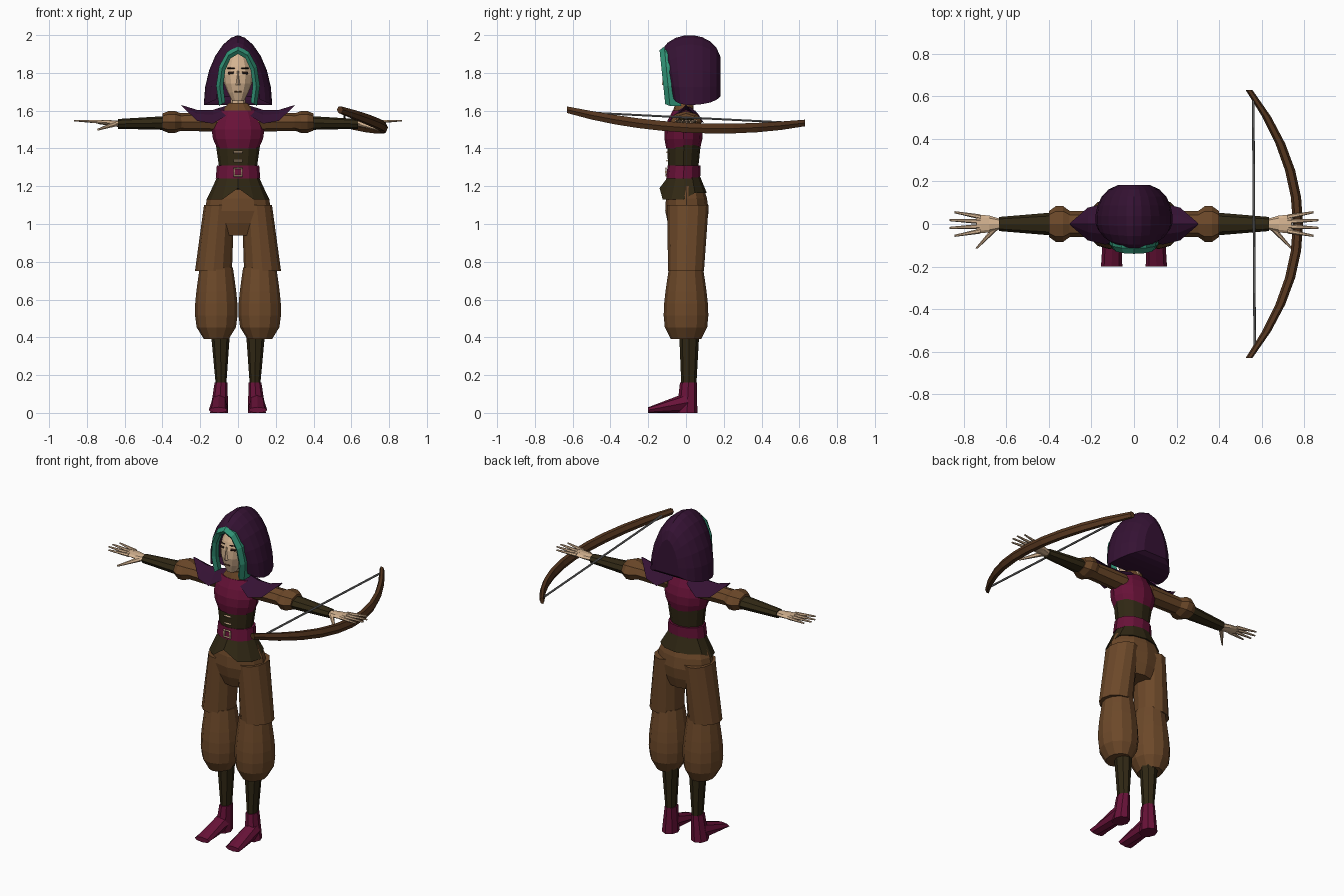
import bpy, bmesh
from math import sin, cos, pi, tau

cube = bpy.data.objects.get("Cube")
if cube:
    bpy.data.objects.remove(cube)


def material(name, red, green, blue):
    mat = bpy.data.materials.new(name)
    mat.use_nodes = True
    mat.diffuse_color = (red, green, blue, 1)
    shader = next(n for n in mat.node_tree.nodes if n.type == 'BSDF_PRINCIPLED')
    shader.inputs["Base Color"].default_value = (red, green, blue, 1)
    shader.inputs["Roughness"].default_value = .9
    return mat


purple = material("dark_purple_cloth", .035, .006, .033)
crimson = material("crimson_leather", .14, .006, .04)
brown = material("brown_cloth", .15, .065, .022)
olive = material("dark_olive_leather", .03, .021, .007)
skin = material("skin", .66, .45, .28)
teal = material("teal_hair", .03, .29, .18)
wood = material("bow_wood", .09, .036, .013)
grey = material("grey_string", .2, .2, .2)
dark = material("dark_eye", .025, .012, .008)


def skin_rows(name, mat, rows, closed=False, floor=None):
    """Join neighbouring point rows with faces; floor closes an arch underneath."""
    bm = bmesh.new()
    verts = [[bm.verts.new(point) for point in row] for row in rows]
    count = len(rows[0])
    for near, far in zip(verts, verts[1:]):
        for k in range(count if closed else count - 1):
            n = (k + 1) % count
            bm.faces.new((near[k], near[n], far[n], far[k]))
    if closed:
        bm.faces.new(verts[0])
    if floor is not None:
        for near, far in zip(verts[floor:], verts[floor + 1:]):
            bm.faces.new((near[0], far[0], far[-1], near[-1]))
    if closed or floor is not None:
        bm.faces.new(verts[-1])
    bmesh.ops.recalc_face_normals(bm, faces=bm.faces)
    mesh = bpy.data.meshes.new(name)
    bm.to_mesh(mesh)
    bm.free()
    mesh.materials.append(mat)
    obj = bpy.data.objects.new(name, mesh)
    bpy.context.collection.objects.link(obj)
    return obj


def limb(name, mat, start, end, wide, narrow, bulge=(0, 0), steps=1, sides=8, skew=1, mirror=1):
    """Tapered, optionally swollen tube with rings square to its main axis."""
    main = max(range(3), key=lambda axis: abs(end[axis] - start[axis]))
    across = [axis for axis in range(3) if axis != main]
    rows = []
    for step in range(steps + 1):
        t = step / steps
        swell = sin(pi * t ** skew)
        row = []
        for k in range(sides):
            point = [a + (b - a) * t for a, b in zip(start, end)]
            for axis, a, b, c, turn in zip(across, wide, narrow, bulge, (cos, sin)):
                point[axis] += (a + (b - a) * t + c * swell) * turn(tau * k / sides)
            point[0] *= mirror
            row.append(point)
        rows.append(row)
    return skin_rows(name, mat, rows, closed=True)


def torso(name, mat, bottom, top, wide, narrow, **options):
    return limb(name, mat, (0, -.015, bottom), (0, -.01, top), wide, narrow, sides=12, **options)


def plate(name, mat, place, width, height, turn=0):
    obj = limb(name, mat, (-width / 2, 0, 0), (width / 2, 0, 0),
               (.005, height / 2), (.005, height / 2), sides=4)
    obj.location = place
    obj.rotation_euler.z = turn
    return obj


# Torso layers
limb("hips", brown, (0, .01, .94), (0, 0, 1.2), (.1, .08), (.13, .09),
     bulge=(.06, .03), steps=4, sides=12)
skirt = torso("tunic_skirt", olive, 1.13, 1.25, (.165, .125), (.11, .085))
for vert in skirt.data.vertices[:12]:
    if vert.co.y > 0:
        vert.co.z += .035
    elif abs(vert.co.x) < .01:
        vert.co.z += .06
torso("belt", crimson, 1.24, 1.31, (.118, .09), (.112, .087))
torso("corset", olive, 1.3, 1.44, (.1, .08), (.12, .09))
torso("bodice", crimson, 1.4, 1.6, (.11, .09), (.1, .06), bulge=(.035, .025), steps=4)
torso("collar", brown, 1.58, 1.64, (.1, .06), (.05, .045))
limb("neck", skin, (0, 0, 1.6), (0, 0, 1.7), (.04, .04), (.04, .04))

# Buckle frame and corset clasps
for side in (-1, 1):
    plate("buckle_bar", skin, (0, -.106, 1.275 + side * .02), .05, .01)
    plate("buckle_post", skin, (side * .02, -.106, 1.275), .01, .05)
for height in (1.335, 1.38):
    plate("corset_clasp", skin, (0, -.1, height), .045, .012)

# Head and face
limb("head", skin, (0, -.06, 1.65), (0, 0, 1.93), (.03, .03), (.03, .04),
     bulge=(.05, .05), steps=6, sides=12)
limb("nose", skin, (0, -.11, 1.735), (0, -.105, 1.81), (.014, .018), (.007, .01), sides=4)
plate("mouth", wood, (0, -.105, 1.7), .035, .008)

# Hood: a row of arches swelling from the rim and rounding off behind
rows = []
for step in range(9):
    around = -1.05 + step * .29
    size = cos(around) ** .7
    lean = .06 * max(0, -around)
    low, high = 1.71 - .08 * size, 1.8 + .2 * size
    row = []
    for k in range(13):
        turn = pi * k / 12
        rise = sin(turn)
        reach = abs(cos(turn)) ** 1.2 * (1 if k < 6 else -1)
        row.append((.182 * size * reach, .02 + .17 * sin(around) + lean * (1 - rise),
                    low + (high - low) * rise))
    rows.append(row)
skin_rows("hood", purple, rows, floor=3)

for label, s in (("left_", 1), ("right_", -1)):
    # Eyes, brows and the hair curtain beside the face
    plate(label + "eye", dark, (s * .037, -.101, 1.8), .03, .016, s * .35)
    plate(label + "eyebrow", dark, (s * .037, -.1, 1.825), .04, .008, s * .35)
    rows = []
    for step in range(5):
        turn = pi / 2 - step * pi / 6
        rows.append([(s * (.078 + .038 * out) * cos(turn),
                      depth - .105 - .02 * sin(turn),
                      1.73 + (.17 + .04 * out) * sin(turn))
                     for out, depth in ((0, .03), (0, 0), (.5, -.015), (1, .01), (1, .07))])
    skin_rows(label + "hair", teal, rows)

    # Flared shoulder cape, drooping to front and back
    rows = []
    for step in range(4):
        t = step / 3
        spread = .065 - .06 * t + .06 * sin(pi * t)
        rows.append([(s * (.05 + .25 * t), spread * side,
                      1.63 - .03 * sin(pi * t) - .75 * spread * abs(side) ** 1.5)
                     for side in (-1, -.5, 0, .5, 1)])
    skin_rows(label + "shoulder_cape", purple, rows)

    # Arm
    limb(label + "sleeve", brown, (.09, 0, 1.54), (.32, 0, 1.54),
         (.06, .052), (.06, .046), mirror=s)
    limb(label + "sleeve_cuff", brown, (.3, 0, 1.54), (.4, 0, 1.54),
         (.06, .045), (.06, .045), bulge=(.028, .015), steps=3, mirror=s)
    limb(label + "forearm_guard", olive, (.37, 0, 1.535), (.635, 0, 1.53),
         (.055, .037), (.033, .026), mirror=s)
    limb(label + "palm", skin, (.62, 0, 1.53), (.74, 0, 1.54),
         (.022, .018), (.045, .011), bulge=(.006, 0), steps=2, mirror=s)
    for finger in range(4):
        place = finger - 1.5
        limb(label + "finger", skin, (.72, .022 * place, 1.54),
             (.87 - .012 * place ** 2, .037 * place, 1.547),
             (.012, .011), (.005, .004), sides=6, mirror=s)
    limb(label + "thumb", skin, (.65, -.02, 1.53), (.74, -.115, 1.5),
         (.018, .014), (.006, .005), sides=6, mirror=s)

    # Baggy trousers, stepping in below the thigh pocket
    limb(label + "trouser_thigh", brown, (.13, 0, .75), (.1, .01, 1.1),
         (.098, .095), (.08, .11), sides=12, mirror=s)
    limb(label + "trouser_shin", brown, (.115, 0, .39), (.115, 0, .77),
         (.065, .08), (.088, .09), bulge=(.04, .035), steps=6, sides=12, skew=.6, mirror=s)

    # Gaiter and boot
    limb(label + "gaiter", olive, (.09, .015, .15), (.093, .017, .42),
         (.028, .04), (.05, .053), mirror=s)
    limb(label + "boot_ankle", crimson, (.1, .005, 0), (.09, .013, .16),
         (.048, .055), (.034, .045), mirror=s)
    limb(label + "boot_foot", crimson, (.1, .01, .055), (.105, -.2, .015),
         (.042, .055), (.05, .015), mirror=s)

# Bow held in the left hand, bent along a parabola
rows = []
for step in range(11):
    t = step / 5 - 1
    thick = .03 - .01 * t ** 4
    middle = (.77 - .23 * t * t, .63 * t, 1.51 + .06 * t * t - .035 * t)
    rows.append([(middle[0] + .8 * thick * cos(tau * k / 6), middle[1],
                  middle[2] + thick * sin(tau * k / 6)) for k in range(6)])
skin_rows("bow", wood, rows, closed=True)
limb("bow_string", grey, (.567, -.58, 1.593), (.56, .58, 1.535),
     (.006, .006), (.006, .006), sides=6)
